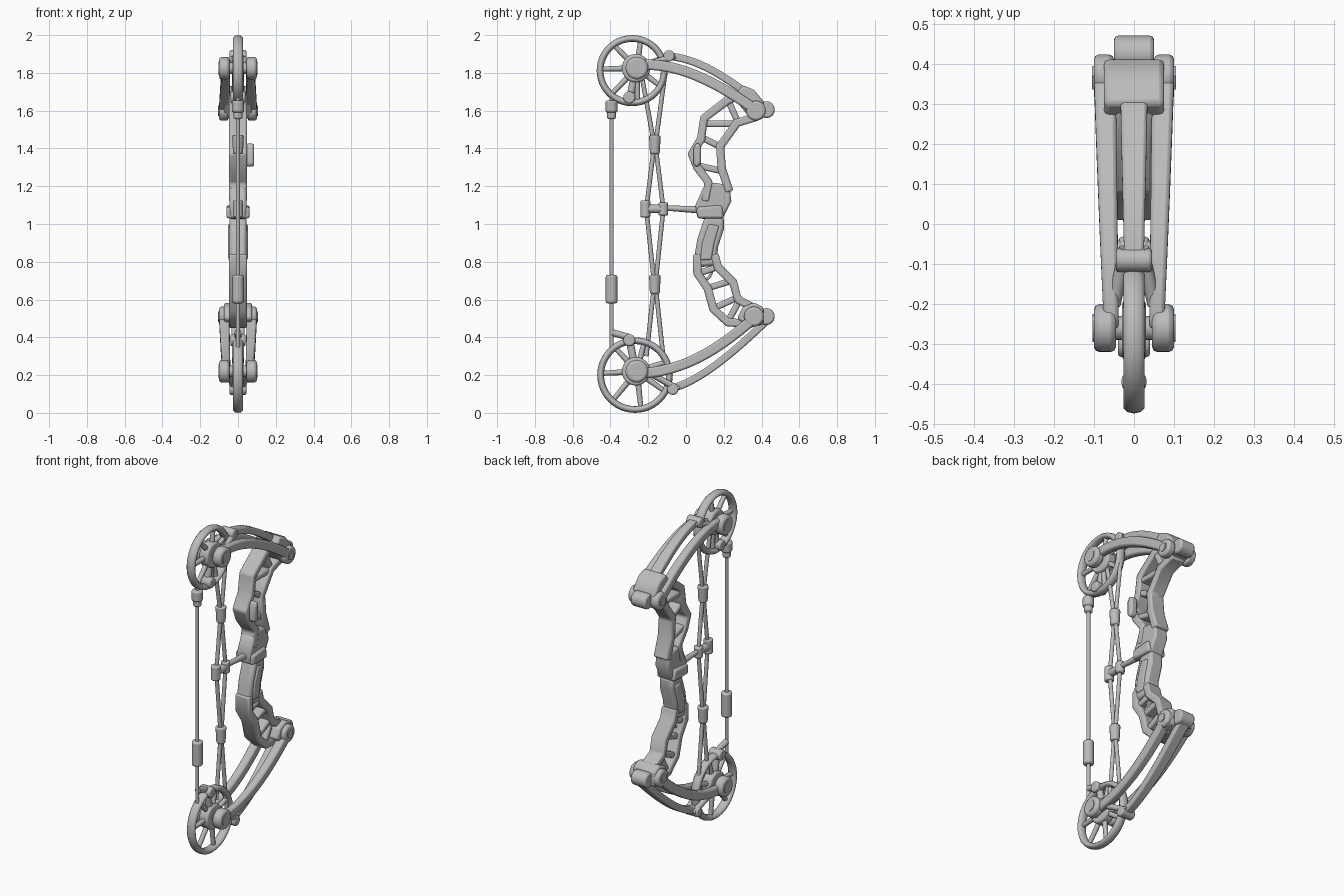
import bpy, bmesh, math
from mathutils import Vector
from mathutils.geometry import interpolate_bezier

cube = bpy.data.objects.get("Cube")
if cube:
    bpy.data.objects.remove(cube)

grey = bpy.data.materials.new("plain grey")
grey.use_nodes = True
GREY = (0.5, 0.5, 0.5, 1)
grey.diffuse_color = GREY
grey.node_tree.nodes["Principled BSDF"].inputs["Base Color"].default_value = GREY


def finish(name, bm, bevel=0.0):
    """Turn a bmesh into a softly bevelled object."""
    bmesh.ops.recalc_face_normals(bm, faces=bm.faces)
    mesh = bpy.data.meshes.new(name)
    bm.to_mesh(mesh)
    bm.free()
    mesh.materials.append(grey)
    ob = bpy.data.objects.new(name, mesh)
    bpy.context.collection.objects.link(ob)
    bpy.ops.object.select_all(action="DESELECT")
    bpy.context.view_layer.objects.active = ob
    ob.select_set(True)
    bpy.ops.object.shade_smooth_by_angle(angle=math.radians(40))
    if bevel:
        mod = ob.modifiers.new("soft edges", "BEVEL")
        mod.width = bevel
        mod.segments = 2
        mod.limit_method = "ANGLE"
        mod.angle_limit = math.radians(40)
    return ob


def rod(name, a, b, r, r2=None, sides=16, bevel=0.0):
    """Round bar between two points."""
    a, b = Vector(a), Vector(b)
    bm = bmesh.new()
    bmesh.ops.create_cone(bm, cap_ends=True, segments=sides, radius1=r,
                          radius2=r if r2 is None else r2, depth=(b - a).length)
    turn = (b - a).to_track_quat("Z", "Y").to_matrix().to_4x4()
    turn.translation = (a + b) / 2
    bmesh.ops.transform(bm, matrix=turn, verts=bm.verts)
    return finish(name, bm, bevel)


def slab(name, outline, x0, x1, bevel=0.012):
    """Side outline in (y, z) extruded across the width."""
    bm = bmesh.new()
    face = bm.faces.new([bm.verts.new((x0, y, z)) for y, z in outline])
    new = bmesh.ops.extrude_face_region(bm, geom=[face])["geom"]
    bmesh.ops.translate(bm, vec=(x1 - x0, 0, 0),
                        verts=[v for v in new if isinstance(v, bmesh.types.BMVert)])
    return finish(name, bm, bevel)


def strip(name, path, thick, start, end=None, bevel=0.01):
    """Bar of rectangular section along a (y, z) path; start and end are x ranges."""
    end = end or start
    pts = [Vector((p[0], p[1])) for p in path]
    bm, rings = bmesh.new(), []
    for i, p in enumerate(pts):
        d = (pts[min(i + 1, len(pts) - 1)] - pts[max(i - 1, 0)]).normalized()
        n = Vector((-d.y, d.x)) * thick / 2
        t = i / (len(pts) - 1)
        xa, xb = (s + (e - s) * t for s, e in zip(start, end))
        corners = ((xa, p - n), (xb, p - n), (xb, p + n), (xa, p + n))
        rings.append([bm.verts.new((x, q.x, q.y)) for x, q in corners])
    for r, s in zip(rings, rings[1:]):
        for k in range(4):
            bm.faces.new((r[k], r[k - 1], s[k - 1], s[k]))
    bm.faces.new(rings[0])
    bm.faces.new(rings[-1])
    return finish(name, bm, bevel)


def curve(*handles):
    return interpolate_bezier(*[Vector(h) for h in handles], 16)


# Wheels: rim, spokes, cam, axle and end caps
for side, y, z, r, hub_z in (("upper", -0.285, 1.812, 0.188, 1.825),
                             ("lower", -0.27, 0.2, 0.2, 0.22)):
    bpy.ops.mesh.primitive_torus_add(major_radius=r - 0.018, minor_radius=0.018,
                                     major_segments=48, minor_segments=10,
                                     location=(0, y, z), rotation=(0, math.pi / 2, 0))
    rim = bpy.context.object
    rim.name = side + "_wheel_rim"
    rim.scale.z = 1.5
    rim.data.materials.append(grey)
    bpy.ops.object.shade_smooth()
    hub = (0, -0.26, hub_z)
    for i in range(7):
        a = math.tau * i / 7 + 0.4
        tip = (0, y + (r - 0.02) * math.cos(a), z + (r - 0.02) * math.sin(a))
        rod(f"{side}_wheel_spoke_{i}", hub, tip, 0.017, 0.013, 10)
    rod(side + "_cam", (-0.03, -0.265, hub_z), (0.03, -0.265, hub_z), 0.075, sides=28, bevel=0.01)
    rod(side + "_axle", (-0.09, -0.26, hub_z), (0.09, -0.26, hub_z), 0.03)
    for s in (-1, 1):
        rod(side + "_axle_cap", (s * 0.045, -0.26, hub_z), (s * 0.1, -0.26, hub_z),
            0.06, sides=24, bevel=0.014)
        rod(side + "_cap_pin", (s * 0.095, -0.26, hub_z), (s * 0.103, -0.26, hub_z), 0.035)

# Cam posts that take the string ends
rod("upper_string_post", (-0.04, -0.3, 1.67), (0.04, -0.3, 1.67), 0.032, bevel=0.008)
rod("upper_post_arm", (0, -0.27, 1.8), (0, -0.3, 1.65), 0.02)
rod("lower_string_post", (-0.04, -0.3, 0.385), (0.04, -0.3, 0.385), 0.032, bevel=0.008)
rod("lower_post_arm", (0, -0.27, 0.24), (0, -0.3, 0.39), 0.02)
rod("lower_string_hook", (0, -0.39, 0.425), (0, -0.3, 0.4), 0.018)

# Split limbs either side, with a slimmer strip along the middle
LIMBS = {
    "upper": (curve((-0.26, 1.84), (-0.08, 1.86), (0.12, 1.78), (0.36, 1.61)),
              curve((-0.11, 1.89), (0.05, 1.88), (0.18, 1.80), (0.38, 1.65))),
    "lower": (curve((-0.26, 0.21), (-0.05, 0.21), (0.15, 0.31), (0.37, 0.51)),
              curve((-0.09, 0.125), (0.05, 0.16), (0.2, 0.27), (0.43, 0.49))),
}
for side, (outer, middle) in LIMBS.items():
    for s, label in ((1, "left"), (-1, "right")):
        strip(f"{side}_{label}_limb", outer, 0.055, (s * 0.038, s * 0.075), (s * 0.045, s * 0.1))
    strip(side + "_middle_strip", middle, 0.04, (-0.024, 0.024), (-0.035, 0.035), 0.008)
    y, z = middle[0]
    for s in (-1, 1):
        rod(side + "_fork", (s * 0.02, y + 0.05, z), (s * 0.05, -0.2, outer[2].y), 0.017)
    rod(side + "_fork_bar", (-0.045, y + 0.02, z), (0.045, y + 0.02, z), 0.03, bevel=0.008)

# Limb pockets and their bolts
slab("upper_pocket", [(0.25, 1.67), (0.30, 1.735), (0.36, 1.71), (0.41, 1.65),
                      (0.41, 1.57), (0.34, 1.56)], -0.075, 0.075)
slab("lower_pocket", [(0.27, 0.50), (0.30, 0.56), (0.36, 0.585), (0.41, 0.56),
                      (0.41, 0.47), (0.34, 0.45)], -0.075, 0.075)
for side, y, z, tip_z in (("upper", 0.37, 1.6, 1.605), ("lower", 0.36, 0.51, 0.51)):
    rod(side + "_pocket_tip", (-0.05, 0.425, tip_z), (0.05, 0.425, tip_z), 0.045, bevel=0.01)
    for s in (-1, 1):
        rod(side + "_pocket_bolt", (s * 0.05, y, z), (s * 0.1, y, z), 0.053, sides=20, bevel=0.012)
        rod(side + "_bolt_head", (s * 0.09, y, z), (s * 0.105, y, z), 0.028, sides=6)

# Open riser: two chords above and below the grip, joined by webs
WIDE = (-0.048, 0.048)
CHORDS = {
    "upper_back_chord": [(0.32, 1.70), (0.22, 1.655), (0.095, 1.56), (0.08, 1.45),
                         (0.03, 1.37), (0.06, 1.30), (0.12, 1.22), (0.1, 1.12)],
    "upper_front_chord": [(0.38, 1.57), (0.27, 1.535), (0.18, 1.41), (0.19, 1.29), (0.23, 1.17)],
    "lower_back_chord": [(0.06, 0.84), (0.06, 0.74), (0.115, 0.66), (0.145, 0.55),
                         (0.22, 0.48), (0.35, 0.47)],
    "lower_front_chord": [(0.15, 0.84), (0.17, 0.77), (0.25, 0.69), (0.275, 0.60), (0.37, 0.55)],
}
for name, path in CHORDS.items():
    strip(name, path, 0.045, WIDE)
WEBS = [((0.22, 1.66), (0.28, 1.53)), ((0.09, 1.53), (0.26, 1.53)), ((0.08, 1.46), (0.18, 1.41)),
        ((0.06, 1.31), (0.19, 1.28)), ((0.115, 0.66), (0.24, 0.70)),
        ((0.14, 0.55), (0.27, 0.61)), ((0.22, 0.48), (0.28, 0.59)), ((0.07, 0.74), (0.16, 0.77))]
for i, web in enumerate(WEBS):
    strip(f"riser_web_{i}", web, 0.034, (-0.038, 0.038))
strip("finger_hook", curve((0.07, 0.72), (0.1, 0.69), (0.13, 0.71), (0.14, 0.76)),
      0.015, (-0.015, 0.015), bevel=0.004)

# Grip, arrow shelf and sight mount
slab("grip", [(0.10, 1.04), (0.06, 0.92), (0.04, 0.80), (0.06, 0.77), (0.16, 0.78),
              (0.17, 0.88), (0.20, 0.97), (0.20, 1.04)], -0.045, 0.045, 0.016)
slab("grip_panel", [(0.12, 1.0), (0.085, 0.9), (0.075, 0.81), (0.135, 0.81), (0.15, 0.9),
                    (0.175, 0.99)], -0.052, 0.052, 0.008)
slab("arrow_shelf", [(0.06, 1.03), (0.05, 1.10), (0.09, 1.19), (0.14, 1.22), (0.23, 1.205),
                     (0.24, 1.12), (0.19, 1.02)], -0.045, 0.045)
slab("shelf_collar", [(0.06, 1.03), (0.06, 1.09), (0.19, 1.1), (0.2, 1.03)], -0.062, 0.062)
slab("sight_mount", [(0.04, 1.31), (0.04, 1.40), (0.055, 1.43), (0.08, 1.42), (0.08, 1.33),
                     (0.065, 1.30)], 0.04, 0.086)

# Bowstring with end sleeves
STRING_Y = -0.394
rod("bowstring", (0, STRING_Y, 0.35), (0, STRING_Y, 1.68), 0.011, sides=10)
for name, low, high, r in (("lower_string_sleeve", 0.58, 0.73, 0.031),
                           ("upper_string_sleeve", 1.59, 1.655, 0.032),
                           ("upper_string_collar", 1.555, 1.6, 0.024)):
    rod(name, (0, STRING_Y, low), (0, STRING_Y, high), r, bevel=0.01)

# Crossing cables with sleeves, and the slide that holds them aside
CABLES = {"back_cable": [(-0.23, 1.76), (-0.168, 1.42), (-0.21, 1.08), (-0.168, 0.68), (-0.21, 0.3)],
          "front_cable": [(-0.11, 1.80), (-0.162, 1.42), (-0.12, 1.08), (-0.162, 0.68), (-0.11, 0.2)]}
for name, path in CABLES.items():
    for i, (a, b) in enumerate(zip(path, path[1:])):
        rod(f"{name}_{i}", (0, *a), (0, *b), 0.012, sides=10)
for z in (1.42, 0.68):
    rod("cable_sleeve", (0, -0.165, z - 0.05), (0, -0.165, z + 0.05), 0.026, 0.031, bevel=0.008)
rod("slide_block", (0, -0.215, 1.035), (0, -0.215, 1.125), 0.027, bevel=0.008)
rod("slide_joint", (0, -0.12, 1.045), (0, -0.12, 1.115), 0.026, bevel=0.008)
rod("slide_bridge", (0, -0.22, 1.08), (0, -0.11, 1.08), 0.023)
rod("slide_rod", (0, -0.12, 1.085), (0, 0.08, 1.075), 0.013, 0.02)
